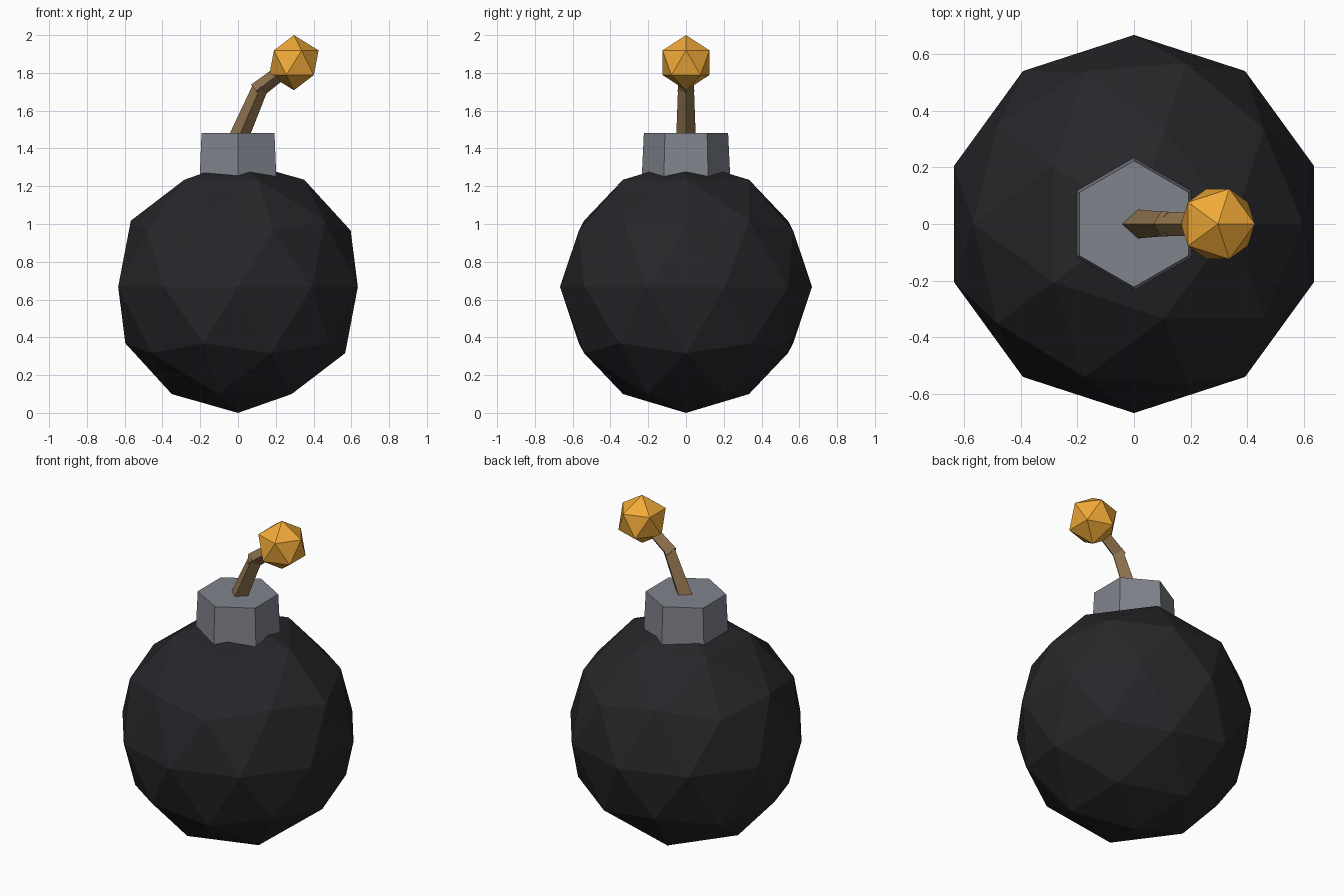
import bpy
from mathutils import Vector

if "Cube" in bpy.data.objects:
    bpy.data.objects.remove(bpy.data.objects["Cube"])


def finish(name, color):
    obj = bpy.context.object
    obj.name = name
    mat = bpy.data.materials.new(name + "_paint")
    mat.diffuse_color = (*color, 1)
    mat.use_nodes = True
    mat.node_tree.nodes["Principled BSDF"].inputs["Base Color"].default_value = mat.diffuse_color
    obj.data.materials.append(mat)
    return obj


def ball(name, radius, center, subdivisions, color):
    bpy.ops.mesh.primitive_ico_sphere_add(
        subdivisions=subdivisions, radius=radius, location=center)
    return finish(name, color)


def tapered_rod(name, start, end, r1, r2, sides, color):
    start, end = Vector(start), Vector(end)
    axis = end - start
    bpy.ops.mesh.primitive_cone_add(
        vertices=sides, radius1=r1, radius2=r2, depth=axis.length,
        location=(start + end) / 2,
        rotation=(0, axis.angle(Vector((0, 0, 1))), 0))
    return finish(name, color)


IRON = (0.02, 0.02, 0.024)
STEEL = (0.22, 0.23, 0.27)
CORD = (0.26, 0.16, 0.07)
FLAME = (0.88, 0.40, 0.04)

# Round faceted shell
ball("body", 0.667, (0, 0, 0.667), 2, IRON)

# Hexagonal collar sunk into the shell
tapered_rod("collar", (0, 0, 1.21), (0, 0, 1.483), 0.236, 0.223, 6, STEEL)

# Bent square fuse in two overlapping lengths
tapered_rod("fuse_lower", (0, 0, 1.45), (0.12, 0, 1.727), 0.052, 0.042, 4, CORD)
tapered_rod("fuse_upper", (0.096, 0, 1.703), (0.28, 0, 1.843), 0.044, 0.038, 4, CORD)

# Burning tip
ball("spark", 0.146, (0.296, 0, 1.854), 1, FLAME)
